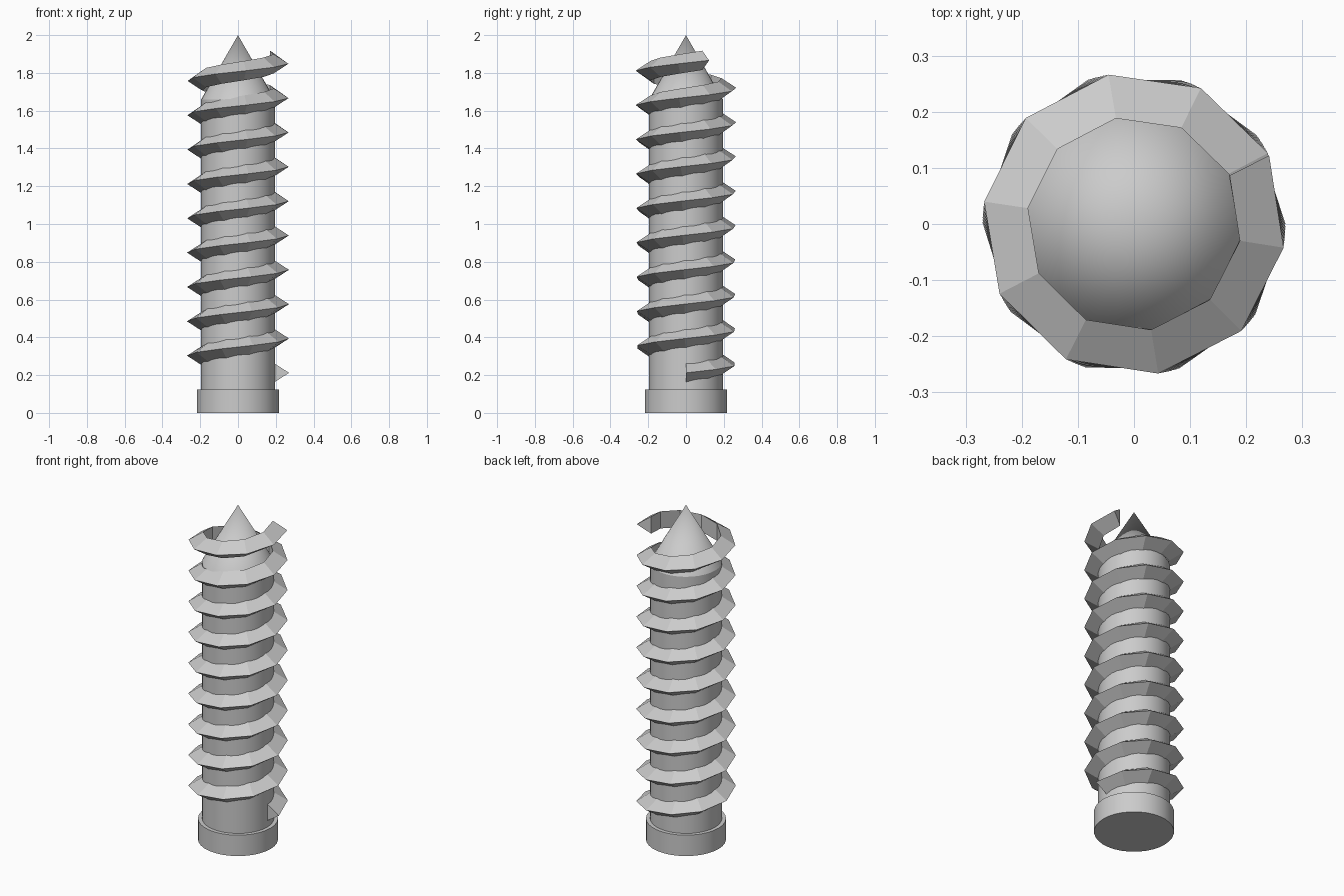
import bpy
import math
from mathutils import Matrix, Vector

cube = bpy.data.objects.get("Cube")
if cube:
    bpy.data.objects.remove(cube, do_unlink=True)

steel = bpy.data.materials.new("grey_steel")
steel.use_nodes = True
GREY = (0.6, 0.6, 0.6, 1)
steel.diffuse_color = GREY
steel.node_tree.nodes["Principled BSDF"].inputs["Base Color"].default_value = GREY


def finish(name, smooth):
    obj = bpy.context.object
    obj.name = name
    obj.data.materials.append(steel)
    if smooth:
        bpy.ops.object.shade_smooth_by_angle(angle=math.radians(30))
    return obj


def cylinder(name, radius, bottom, top):
    bpy.ops.mesh.primitive_cylinder_add(
        vertices=32, radius=radius, depth=top - bottom,
        location=(0, 0, (bottom + top) / 2))
    return finish(name, True)


# Head, shank and pointed tip
SHANK_R, SHANK_TOP, TIP_Z = 0.195, 1.66, 2.0
cylinder("head", 0.217, 0, 0.125)
cylinder("shank", SHANK_R, 0.125, SHANK_TOP)
bpy.ops.mesh.primitive_cone_add(
    vertices=32, radius1=SHANK_R, radius2=0, depth=TIP_Z - SHANK_TOP,
    location=(0, 0, (SHANK_TOP + TIP_Z) / 2))
finish("tip", True)

# Thread: a triangular section stepped up a coarse helix
STEPS, STEP_ANGLE, PITCH, START_Z = 91, math.radians(35.9), 0.1823, 0.212
section = [Vector((0.191, 0, -0.051)), Vector((0.27, 0, 0)), Vector((0.191, 0, 0.051))]
verts, faces = [], []
for i in range(STEPS + 1):
    angle = i * STEP_ANGLE
    turn = Matrix.Rotation(angle, 3, "Z")
    lift = Vector((0, 0, START_Z + PITCH * angle / math.tau))
    verts += [turn @ p + lift for p in section]
    if i < STEPS:
        for a in range(3):
            b = (a + 1) % 3
            k = 3 * i
            faces.append((k + a, k + 3 + a, k + 3 + b, k + b))
last = 3 * STEPS
faces += [(0, 1, 2), (last + 2, last + 1, last)]

mesh = bpy.data.meshes.new("thread")
mesh.from_pydata(verts, [], faces)
thread = bpy.data.objects.new("thread", mesh)
bpy.context.collection.objects.link(thread)
bpy.context.view_layer.objects.active = thread
finish("thread", False)
